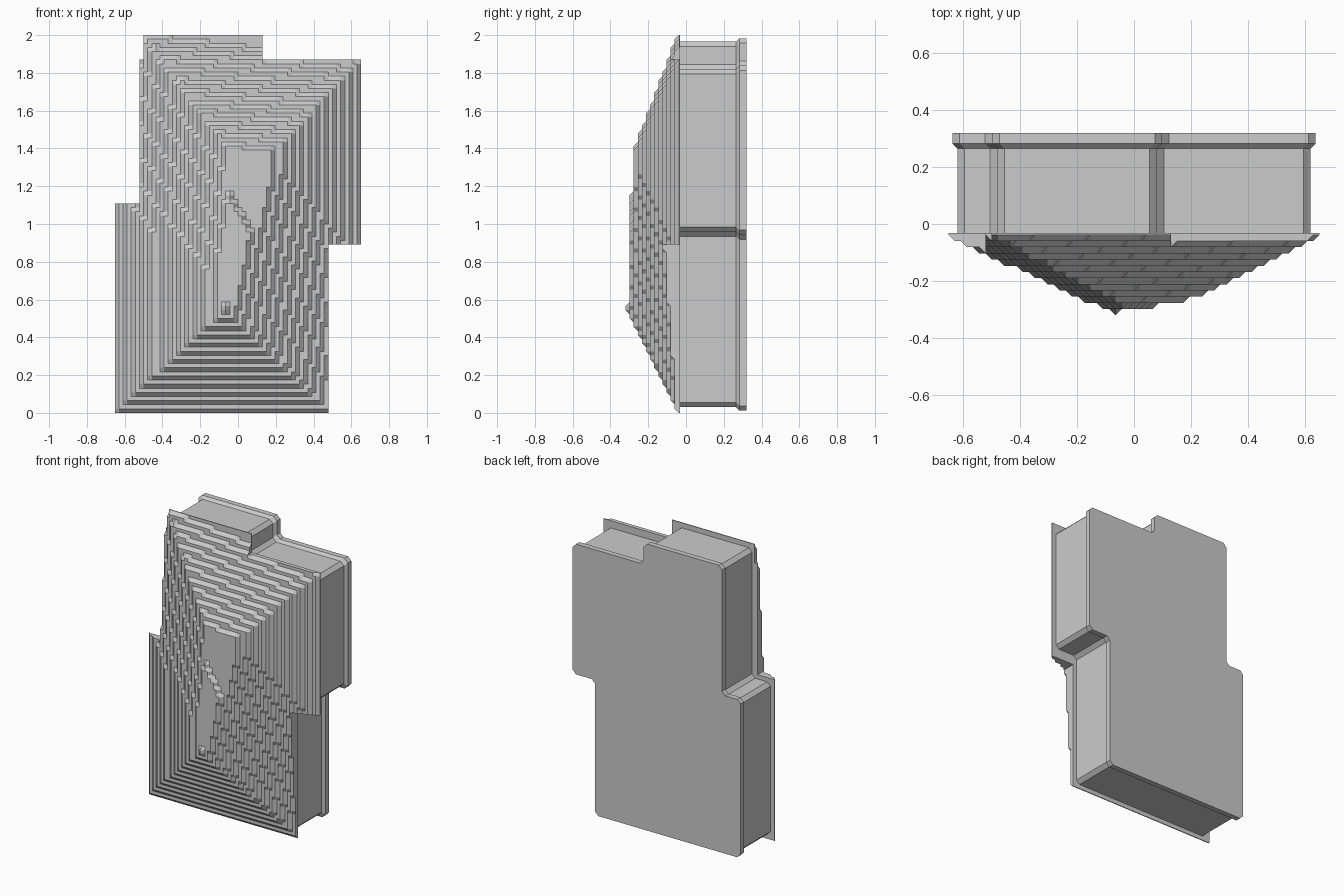
import bpy, bmesh, math
from mathutils import Vector

if "Cube" in bpy.data.objects:
    bpy.data.objects.remove(bpy.data.objects["Cube"])

G = 2 / 92          # terrace grid cell
X0 = -30 * G
EAVE = -0.032       # underside of roof


def finish(bm, name):
    bmesh.ops.dissolve_limit(bm, angle_limit=0.01, verts=bm.verts, edges=bm.edges)
    bmesh.ops.recalc_face_normals(bm, faces=bm.faces)
    me = bpy.data.meshes.new(name)
    bm.to_mesh(me)
    bm.free()
    ob = bpy.data.objects.new(name, me)
    bpy.context.collection.objects.link(ob)
    return ob


# Roof: hip planes over a six-sided outline (start, end, slope), cut into terraces
HIPS = [((-.655, 0), (.48, 0), .49), ((.48, 0), (.65, .9), .42),
        ((.652, .9), (.652, 1.87), .48), ((.65, 1.87), (-.5, 2), .42),
        ((-.5, 2), (-.65, 1.1), .42), ((-.652, 1.1), (-.652, 0), .46)]


def roof_y(x, z):
    h = .265 - .06 * (x + .08) - .036 * (z - .55)      # gently tilted crown
    for (ax, az), (bx, bz), s in HIPS:
        dx, dz = bx - ax, bz - az
        d = (dx * (z - az) - dz * (x - ax)) / math.hypot(dx, dz)
        h = min(h, s * d)
    return -.038 - G * max(0, math.floor((h - .002) / G) + 1)


# Roof footprint: lower wing, upper wing, top bay (x0, x1, z0, z1)
AREAS = [(-.65, .48, 0, 1.11), (-.53, .65, .9, 1.87), (-.51, .13, 1.8, 2.0)]


def covered(x, z):
    return any(a < x < b and c < z < d for a, b, c, d in AREAS)


bm = bmesh.new()
cache = {}


def vert(i, j, top):
    if (i, j, top) not in cache:
        x, z = X0 + i * G, j * G
        cache[i, j, top] = bm.verts.new((x, roof_y(x, z) if top else EAVE, z))
    return cache[i, j, top]


cells = {(i, j) for i in range(60) for j in range(92)
         if covered(X0 + (i + .5) * G, (j + .5) * G)}
for i, j in sorted(cells):
    ring = [(i, j), (i + 1, j), (i + 1, j + 1), (i, j + 1)]
    for top in (True, False):
        bm.faces.new([vert(a, b, top) for a, b in (ring if top else ring[::-1])])
    # close the edge wherever the neighbouring cell is missing
    for k, (di, dj) in enumerate([(0, -1), (1, 0), (0, 1), (-1, 0)]):
        if (i + di, j + dj) not in cells:
            p, q = ring[k], ring[(k + 1) % 4]
            bm.faces.new([vert(*q, True), vert(*p, True), vert(*p, False), vert(*q, False)])
finish(bm, "terraced_roof")

# Walls with a flared base plinth at the back
PLAN = [(-.62, .03), (.45, .03), (.45, .96), (.62, .96), (.62, 1.82), (.08, 1.82),
        (.08, 1.965), (-.48, 1.965), (-.48, 1.08), (-.62, 1.08)]


def outline(grow, cut):
    pts = []
    n = len(PLAN)
    for k in range(n):
        a, p, b = (Vector(PLAN[(k + o) % n]) for o in (-1, 0, 1))
        u, v = (p - a).normalized(), (b - p).normalized()
        c = p + grow * (Vector((u.y, -u.x)) + Vector((v.y, -v.x)))
        pts += [c - u * cut, c + v * cut]
    return pts


bm = bmesh.new()
rings = []
for grow, y in [(0, EAVE - .004), (0, .265), (.018, .283), (.018, .32)]:
    rings.append([bm.verts.new((p.x, y, p.y)) for p in outline(grow, .025)])
for r, s in zip(rings, rings[1:]):
    for k in range(len(r)):
        m = (k + 1) % len(r)
        bm.faces.new([r[k], r[m], s[m], s[k]])
bm.faces.new(rings[0])
bm.faces.new(rings[-1])
finish(bm, "walls_and_plinth")
